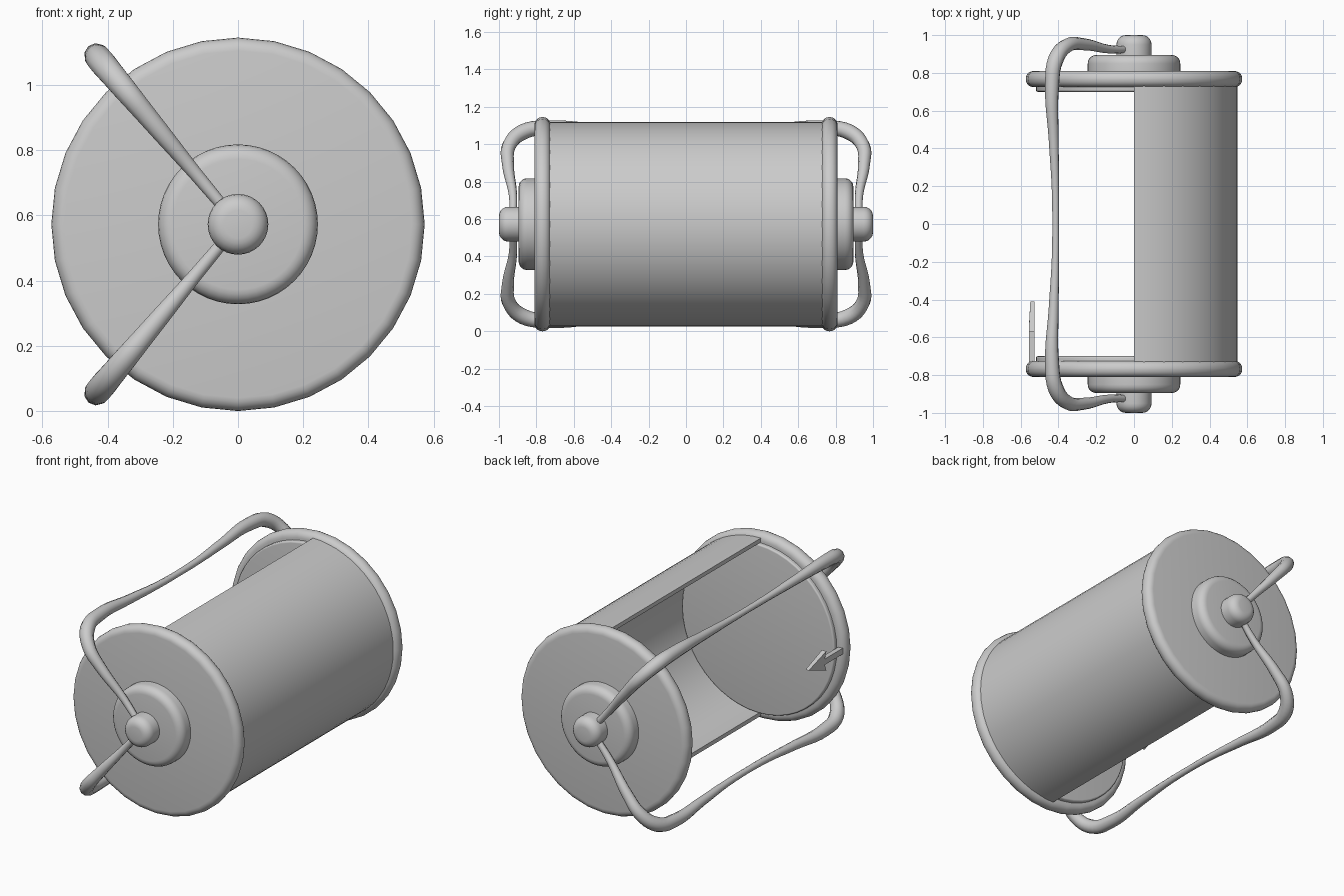
import bpy, bmesh
from math import sin, cos, pi, radians
from mathutils import Vector

if "Cube" in bpy.data.objects:
    bpy.data.objects.remove(bpy.data.objects["Cube"])

ZC = 0.5725  # height of the drum axis


def add_mesh(name, bm, angle=35):
    bmesh.ops.recalc_face_normals(bm, faces=bm.faces)
    me = bpy.data.meshes.new(name)
    bm.to_mesh(me)
    bm.free()
    ob = bpy.data.objects.new(name, me)
    bpy.context.collection.objects.link(ob)
    bpy.ops.object.select_all(action='DESELECT')
    ob.select_set(True)
    bpy.context.view_layer.objects.active = ob
    bpy.ops.object.shade_smooth_by_angle(angle=radians(angle))
    return ob


def rounded(r, y0, y1, c0, c1, n=5):
    """Profile (radius, y) of a disc whose two rims are rounded by c0 and c1."""
    pts = [(0, y0)]
    for i in range(n + 1 if c0 else 1):
        t = i / n * pi / 2
        pts.append((r - c0 + c0 * sin(t), y0 + c0 - c0 * cos(t)))
    for i in range(n + 1 if c1 else 1):
        t = i / n * pi / 2
        pts.append((r - c1 + c1 * cos(t), y1 - c1 + c1 * sin(t)))
    return pts + [(0, y1)]


def lathe(name, profile, side, segs):
    bm = bmesh.new()
    vs = [bm.verts.new((r, y * side, ZC)) for r, y in profile]
    es = [bm.edges.new(p) for p in zip(vs, vs[1:])]
    bmesh.ops.spin(bm, geom=vs + es, cent=(0, 0, ZC), axis=(0, 1, 0),
                   angle=2 * pi, steps=segs, use_merge=True)
    bmesh.ops.remove_doubles(bm, verts=bm.verts, dist=1e-4)
    return add_mesh(name, bm)


# End caps, inner collars, hubs and rounded knobs
for side, tag in ((-1, "front"), (1, "back")):
    lathe(tag + "_end_cap", rounded(0.5725, 0.725, 0.81, 0.04, 0.04), side, 32)
    lathe(tag + "_collar", rounded(0.52, 0.70, 0.74, 0.01, 0), side, 48)
    lathe(tag + "_hub", rounded(0.245, 0.80, 0.895, 0, 0.045), side, 48)
    lathe(tag + "_knob", rounded(0.093, 0.88, 1.0, 0, 0.05), side, 32)

# Half-cylinder shell on the +x side
bm = bmesh.new()
ring = [bm.verts.new((0, y, ZC - r)) for r, y in
        ((0.547, -0.735), (0.547, 0.735), (0.522, 0.735), (0.522, -0.735))]
face = bm.faces.new(ring)
out = bmesh.ops.spin(bm, geom=[face], cent=(0, 0, ZC), axis=(0, 1, 0),
                     angle=-pi, steps=32)
add_mesh("half_shell", bm)

# Two tapered carrying bars: (distance from axis, y, thickness), mirrored in y
half = [(0.03, 0.925, 0.018), (0.2, 0.925, 0.022), (0.42, 0.952, 0.032),
        (0.55, 0.945, 0.038), (0.645, 0.87, 0.042), (0.675, 0.73, 0.038),
        (0.662, 0.45, 0.027), (0.648, 0.2, 0.02)]
path = half + [(0.645, 0, 0.018)] + [(d, -y, r) for d, y, r in reversed(half)]
for s, tag in ((1, "upper"), (-1, "lower")):
    cu = bpy.data.curves.new(tag + "_bar", 'CURVE')
    cu.dimensions = '3D'
    cu.bevel_depth = 1.0
    cu.bevel_resolution = 3
    cu.use_fill_caps = True
    cu.resolution_u = 5
    sp = cu.splines.new('BEZIER')
    sp.bezier_points.add(len(path) - 1)
    for p, (d, y, r) in zip(sp.bezier_points, path):
        p.co = (-d * cos(radians(50)), y, ZC + s * d * sin(radians(50)))
        p.radius = r
        p.handle_left_type = p.handle_right_type = 'AUTO'
    ob = bpy.data.objects.new(tag + "_bar", cu)
    bpy.context.collection.objects.link(ob)
    bpy.ops.object.select_all(action='DESELECT')
    ob.select_set(True)
    bpy.context.view_layer.objects.active = ob
    bpy.ops.object.convert(target='MESH')
    bpy.ops.object.shade_smooth_by_angle(angle=radians(50))

# Small arrow pointer fixed to the front cap rim
bm = bmesh.new()
outline = [(-0.41, 0), (-0.57, 0.06), (-0.555, 0.018), (-0.73, 0.018),
           (-0.73, -0.018), (-0.555, -0.018), (-0.57, -0.06)]
f = bm.faces.new([bm.verts.new((-0.527, y, ZC + z)) for y, z in outline])
ext = bmesh.ops.extrude_face_region(bm, geom=[f])
for v in ext["geom"]:
    if isinstance(v, bmesh.types.BMVert):
        v.co.x -= 0.022 if v.co.y > -0.5 else 0.03
add_mesh("arrow_pointer", bm, 20)
